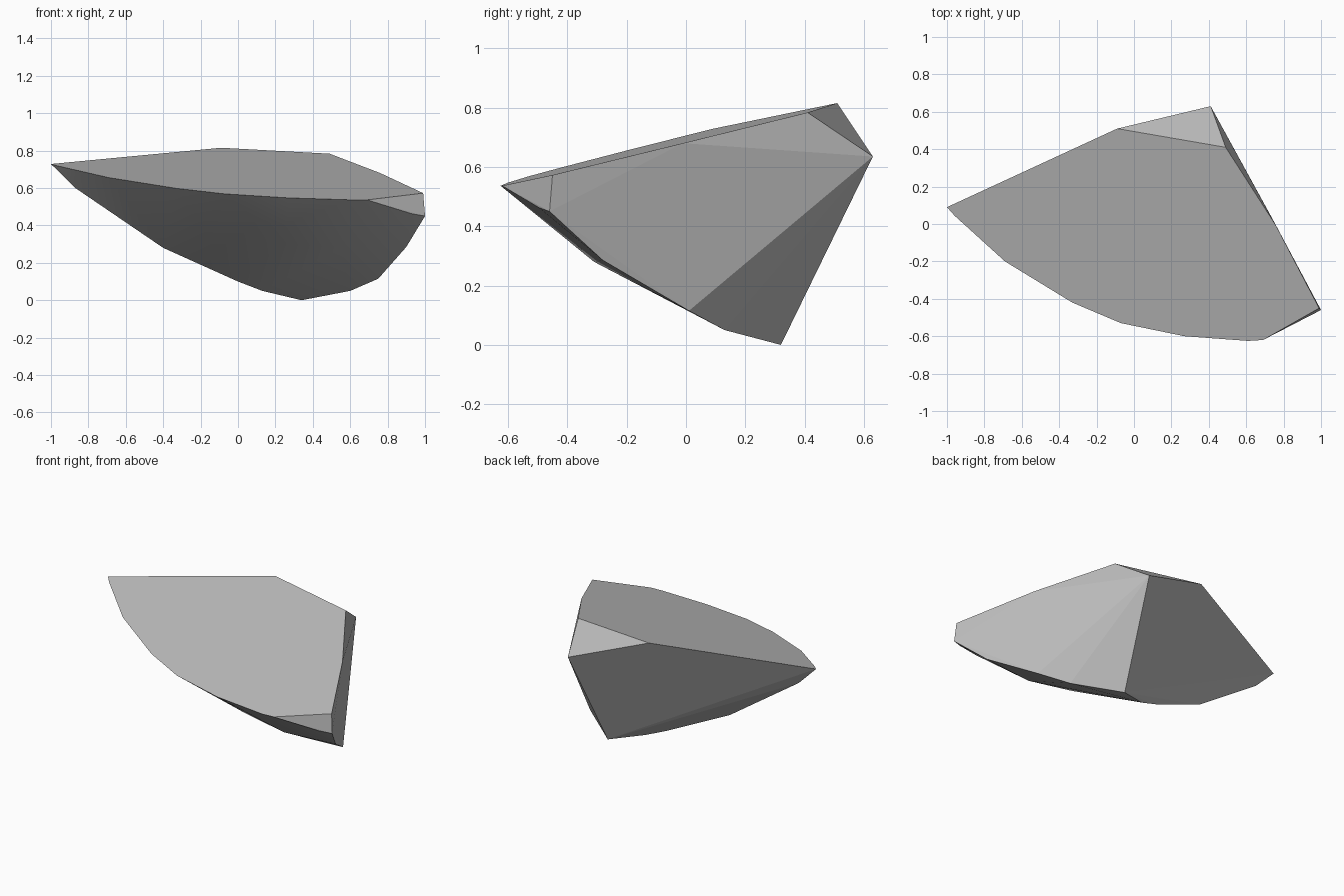
import bpy, bmesh

cube = bpy.data.objects.get("Cube")
if cube:
    bpy.data.objects.remove(cube)

# Two flat fracture planes: the top and the back
def top(x, y):
    return (x, y, 0.693 - 0.014 * x + 0.237 * y)

def back(x, z):
    return (x, 0.09 + 0.416 * (x + 1) + 0.489 * (z - 0.73), z)

# Outline of the top face
top_rim = [top(x, y) for x, y in (
    (-1, 0.09), (-0.09, 0.51), (0.49, 0.41), (0.76, -0.01), (0.99, -0.45),
    (0.69, -0.62), (0.61, -0.625), (0.27, -0.60), (-0.07, -0.53),
    (-0.33, -0.42), (-0.69, -0.20), (-0.96, 0.045))]

# Lower edge of the back face
back_rim = [back(x, z) for x, z in (
    (-0.87, 0.60), (-0.40, 0.28), (0.0, 0.10), (0.13, 0.05))]

# Rear corner, base and right-hand edge
side_points = [(0.41, 0.63, 0.635), (0.34, 0.32, 0), (0.6, 0.13, 0.05),
               (0.75, 0.01, 0.115), (0.9, -0.28, 0.285), (1, -0.46, 0.45),
               (0.93, -0.495, 0.462)]

# Slight bulge of the rounded front underside
bulge = [(0.55, -0.31, 0.28), (0.25, -0.27, 0.305), (-0.2, -0.19, 0.39)]

bm = bmesh.new()
for p in top_rim + back_rim + side_points + bulge:
    bm.verts.new(p)
bmesh.ops.convex_hull(bm, input=bm.verts)
bmesh.ops.delete(bm, geom=[v for v in bm.verts if not v.link_faces], context='VERTS')
bmesh.ops.dissolve_limit(bm, angle_limit=0.04, verts=bm.verts, edges=bm.edges)
bmesh.ops.recalc_face_normals(bm, faces=bm.faces)

# Only the rounded underside is smooth; the fracture faces stay flat
for f in bm.faces:
    f.smooth = f.normal.y < -0.15 and f.normal.z < -0.2
for e in bm.edges:
    e.smooth = e.calc_face_angle(0) < 0.5

mesh = bpy.data.meshes.new("stone_shard")
bm.to_mesh(mesh)
bm.free()
shard = bpy.data.objects.new("stone_shard", mesh)
bpy.context.collection.objects.link(shard)

# Plain grey stone
grey = bpy.data.materials.new("grey_stone")
grey.use_nodes = True
colour = (0.5, 0.5, 0.5, 1)
grey.diffuse_color = colour
grey.node_tree.nodes["Principled BSDF"].inputs["Base Color"].default_value = colour
mesh.materials.append(grey)
